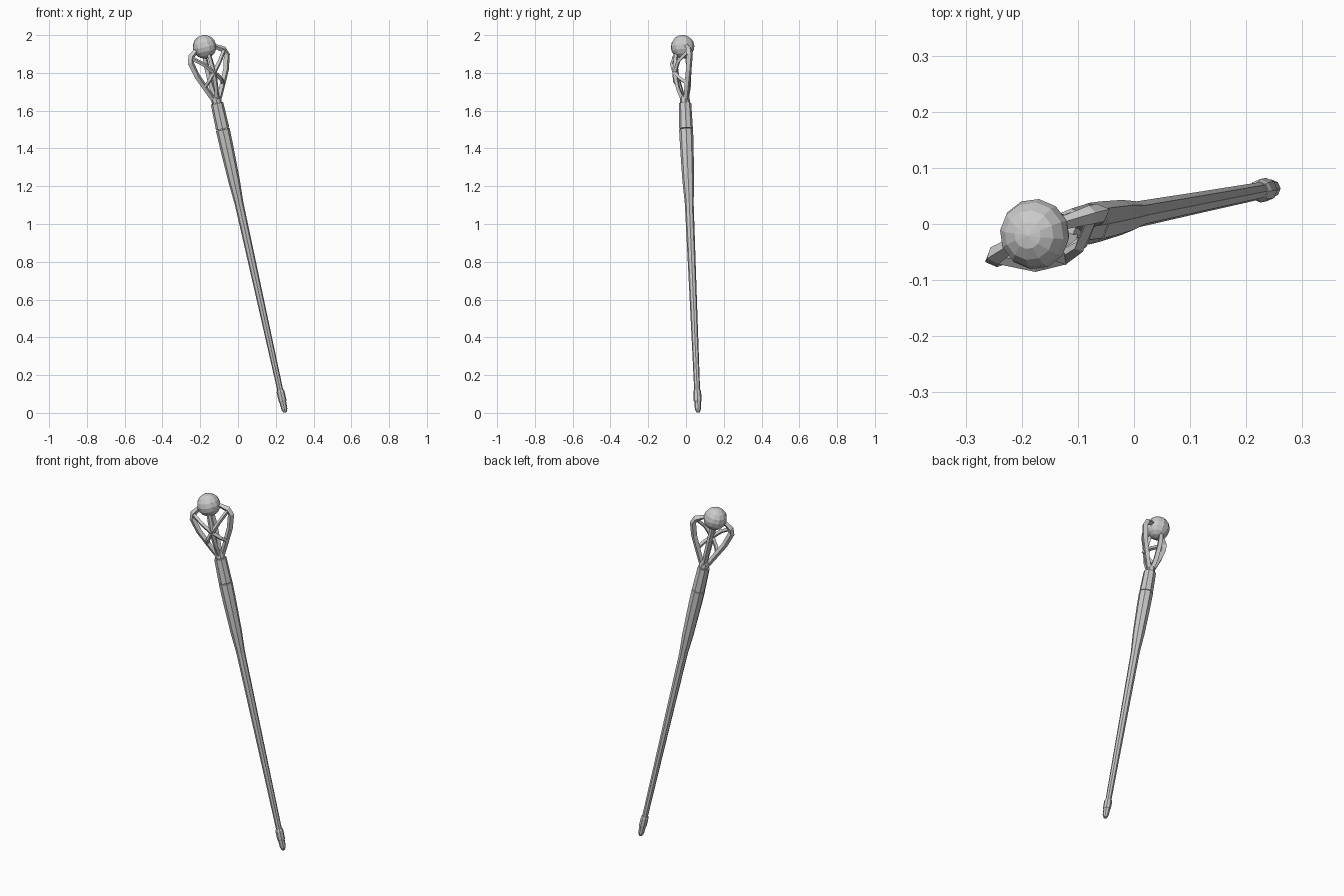
import bpy, bmesh, math
from mathutils import Vector, Matrix

if "Cube" in bpy.data.objects:
    bpy.data.objects.remove(bpy.data.objects["Cube"])

# Leaning axis of the staff: local x = width of head, -y = front, z = along staff
foot = Vector((0.25, 0.064, 0.0))
orb_c = Vector((-0.177, -0.018, 1.938))
W = (orb_c - foot).normalized()
L = (orb_c - foot).length
U = Vector((0.92, 0.38, 0))
U = (U - W * U.dot(W)).normalized()
B = W.cross(U)
FRAME = Matrix((U, B, W)).transposed().to_4x4()
FRAME.translation = foot


def finish(name, bm):
    bmesh.ops.recalc_face_normals(bm, faces=bm.faces)
    bm.transform(FRAME)
    me = bpy.data.meshes.new(name)
    bm.to_mesh(me)
    bm.free()
    ob = bpy.data.objects.new(name, me)
    bpy.context.collection.objects.link(ob)
    return ob


def skin(bm, rings):
    n = len(rings[0])
    for a, b in zip(rings, rings[1:]):
        for i in range(n):
            j = (i + 1) % n
            bm.faces.new((a[i], a[j], b[j], b[i]))
    bm.faces.new(rings[0])
    bm.faces.new(rings[-1])


def turned(name, profile, sides=8):
    """Faceted lathe part from (height, radius) pairs."""
    bm = bmesh.new()
    rings = []
    for w, r in profile:
        rings.append([bm.verts.new((r * math.cos(t), r * math.sin(t), w))
                      for t in (2 * math.pi * (i + 0.5) / sides for i in range(sides))])
    skin(bm, rings)
    return finish(name, bm)


def bar(name, pts, radii, sides=4):
    """Faceted bar swept along points, one side facing the front."""
    bm = bmesh.new()
    pts = [Vector(p) for p in pts]
    rings = []
    for k, (p, r) in enumerate(zip(pts, radii)):
        t = (pts[min(k + 1, len(pts) - 1)] - pts[max(k - 1, 0)]).normalized()
        s = Vector((0, 1, 0)).cross(t).normalized()
        f = t.cross(s)
        rings.append([bm.verts.new(p + r * (s * math.cos(a) + f * math.sin(a)))
                      for a in (2 * math.pi * i / sides for i in range(sides))])
    skin(bm, rings)
    return finish(name, bm)


# Shaft, from the foot up to the neck
turned("foot_tip", [(0.003, 0.009), (0.02, 0.016), (0.065, 0.018)])
turned("ferrule", [(0.06, 0.019), (0.068, 0.021), (0.115, 0.021), (0.125, 0.017)])
turned("shaft", [(0.12, 0.0155), (0.6, 0.019), (1.14, 0.0235), (1.26, 0.031),
                 (1.45, 0.036), (1.538, 0.037)])
turned("upper_grip", [(1.542, 0.036), (1.6, 0.035), (1.68, 0.033)])
turned("neck", [(1.67, 0.022), (1.69, 0.027), (1.71, 0.025), (1.725, 0.017)])

# Head: two bowed side arms with a lattice crossing at the front
node = (0, -0.052, 1.845)
for side, wide, label in ((-1, 0.101, "left"), (1, 0.112, "right")):
    def at(f, y, w):
        return (side * wide * f, y, w)
    bar(label + "_arm",
        [at(0.1, 0, 1.69), at(0.42, -0.004, 1.76), at(0.8, -0.008, 1.845),
         at(1, -0.008, 1.92), at(0.9, -0.006, 1.95), at(0.4, 0, 1.985)],
        [0.014, 0.015, 0.016, 0.017, 0.017, 0.011])
    bar(label + "_upper_strut", [node, at(0.42, -0.048, 1.895), at(0.9, -0.01, 1.945)],
        [0.013, 0.011, 0.011])
    bar(label + "_lower_strut", [node, at(0.32, -0.038, 1.805), at(0.52, -0.006, 1.775)],
        [0.013, 0.011, 0.011])

# Front and back ribs holding the orb
bar("front_rib", [(0, -0.008, 1.69), (0, -0.036, 1.76), node, (0, -0.038, 1.95)],
    [0.013, 0.012, 0.014, 0.011])
bar("back_rib", [(0, 0.006, 1.69), (0, 0.022, 1.77), (0, 0.03, 1.86), (0, 0.026, 1.95)],
    [0.014, 0.015, 0.015, 0.013])

# Orb
bm = bmesh.new()
bmesh.ops.create_uvsphere(bm, u_segments=12, v_segments=8, radius=0.063)
bmesh.ops.translate(bm, vec=(0, 0, L), verts=bm.verts)
finish("orb", bm)
